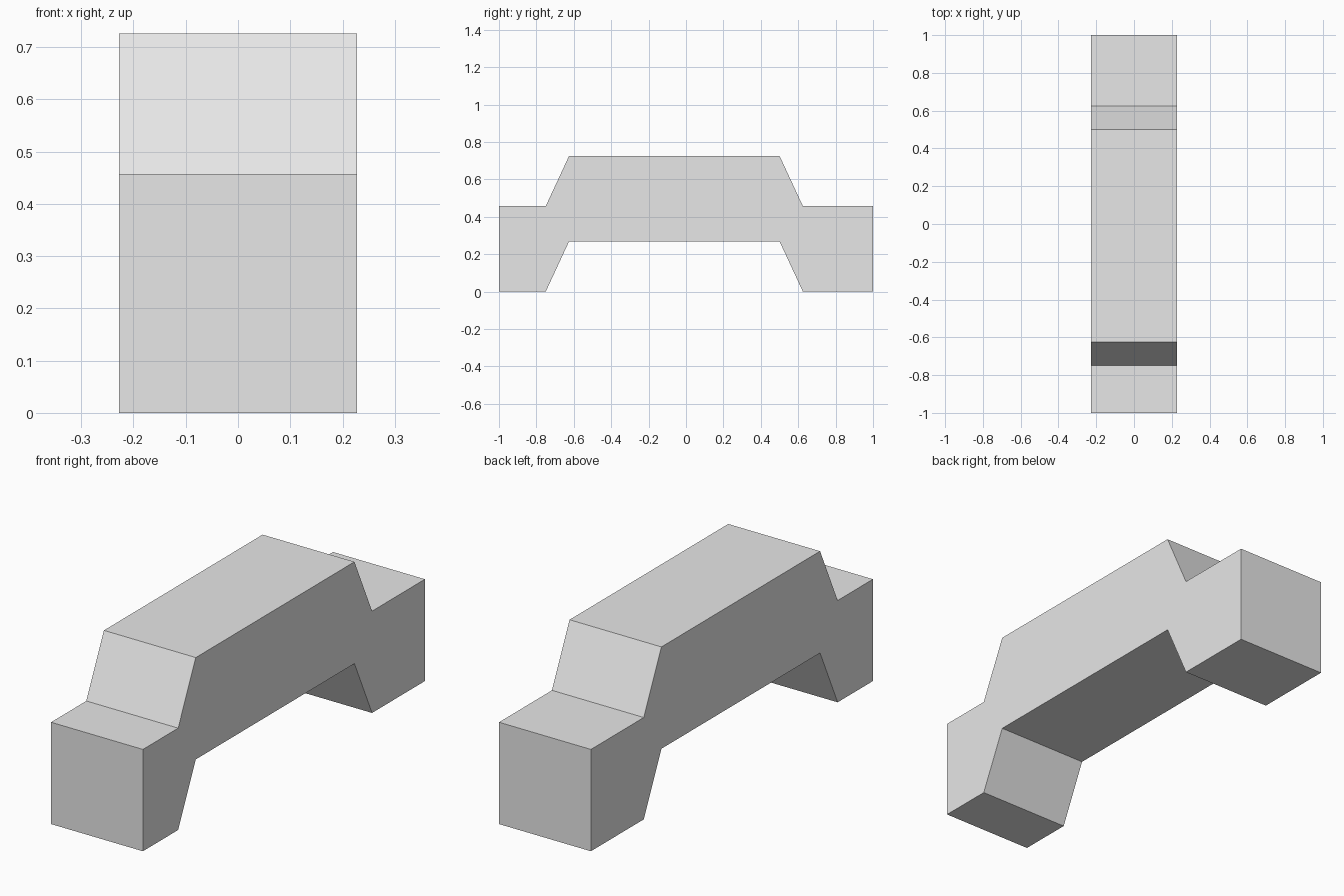
import bpy
import bmesh

if "Cube" in bpy.data.objects:
    bpy.data.objects.remove(bpy.data.objects["Cube"])

HALF_WIDTH = 0.228
RISE = 0.269        # height of the raised middle above the feet
THICKNESS = 0.457   # constant vertical thickness of the bar

# Centre path of the stepped bar: (y, lower z)
path = [(-1.0, 0), (-0.75, 0), (-0.625, RISE),
        (0.5, RISE), (0.625, 0), (1.0, 0)]

grey = bpy.data.materials.new("light grey")
grey.diffuse_color = (0.8, 0.8, 0.8, 1)
grey.use_nodes = True
grey.node_tree.nodes["Principled BSDF"].inputs["Base Color"].default_value = grey.diffuse_color

# Side profile: lower edge forward, upper edge back
profile = path + [(y, z + THICKNESS) for y, z in reversed(path)]

# Fill the profile and extrude it across the width
bm = bmesh.new()
face = bm.faces.new([bm.verts.new((-HALF_WIDTH, y, z)) for y, z in profile])
result = bmesh.ops.extrude_face_region(bm, geom=[face], use_keep_orig=True)
moved = [g for g in result["geom"] if isinstance(g, bmesh.types.BMVert)]
bmesh.ops.translate(bm, verts=moved, vec=(2 * HALF_WIDTH, 0, 0))
bmesh.ops.recalc_face_normals(bm, faces=bm.faces)

mesh = bpy.data.meshes.new("stepped_handle")
bm.to_mesh(mesh)
bm.free()
mesh.materials.append(grey)
handle = bpy.data.objects.new("stepped_handle", mesh)
bpy.context.collection.objects.link(handle)
